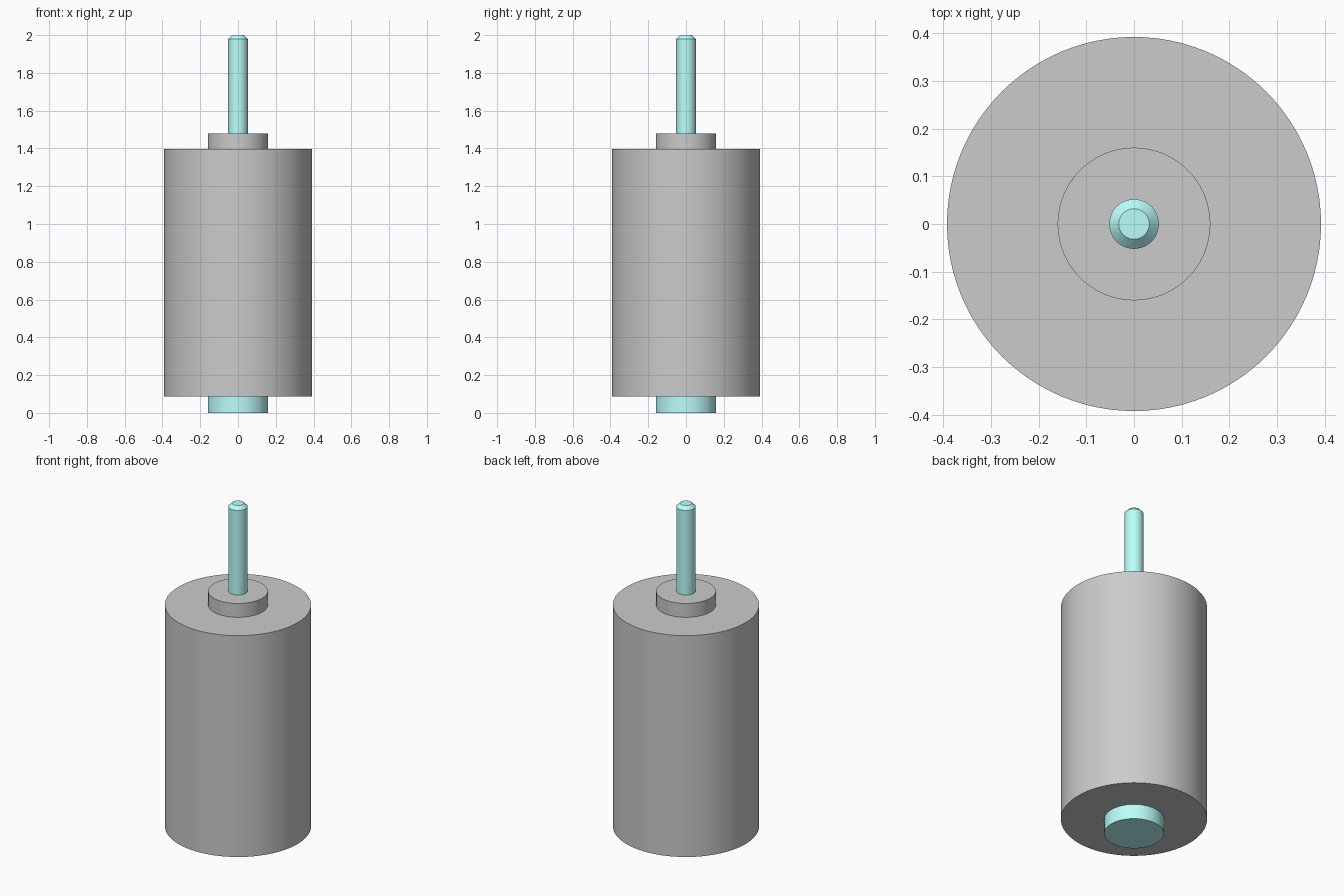
import bpy
import math

if "Cube" in bpy.data.objects:
    bpy.data.objects.remove(bpy.data.objects["Cube"])

SEGMENTS = 96


def lathe(name, profile, material=None):
    """Revolve an (r, z) profile, from bottom to top, into a closed solid."""
    verts, faces = [], []
    for r, z in profile:
        for i in range(SEGMENTS):
            a = 2 * math.pi * i / SEGMENTS
            verts.append((r * math.cos(a), r * math.sin(a), z))
    for k in range(len(profile) - 1):
        low, high = k * SEGMENTS, (k + 1) * SEGMENTS
        for i in range(SEGMENTS):
            j = (i + 1) % SEGMENTS
            faces.append((low + i, low + j, high + j, high + i))
    faces.append(tuple(reversed(range(SEGMENTS))))
    faces.append(tuple(range(len(verts) - SEGMENTS, len(verts))))

    mesh = bpy.data.meshes.new(name)
    mesh.from_pydata(verts, [], faces)
    obj = bpy.data.objects.new(name, mesh)
    bpy.context.collection.objects.link(obj)
    if material:
        mesh.materials.append(material)

    bpy.ops.object.select_all(action='DESELECT')
    obj.select_set(True)
    bpy.context.view_layer.objects.active = obj
    bpy.ops.object.shade_smooth_by_angle(angle=math.radians(30))
    return obj


cyan = bpy.data.materials.new("cyan")
cyan.diffuse_color = (0.5, 1.0, 0.98, 1.0)
cyan.use_nodes = True
cyan.node_tree.nodes["Principled BSDF"].inputs["Base Color"].default_value = cyan.diffuse_color

# Motor can and its front bearing boss
lathe("motor_body", [(0.392, 0.088), (0.392, 1.398)])
lathe("front_boss", [(0.16, 1.398), (0.16, 1.48)])

# Rear bearing cap
lathe("rear_cap", [(0.16, 0.0), (0.16, 0.088)], cyan)

# Output shaft with chamfered tip
lathe("shaft", [(0.052, 1.48), (0.052, 1.98), (0.032, 2.0)], cyan)
